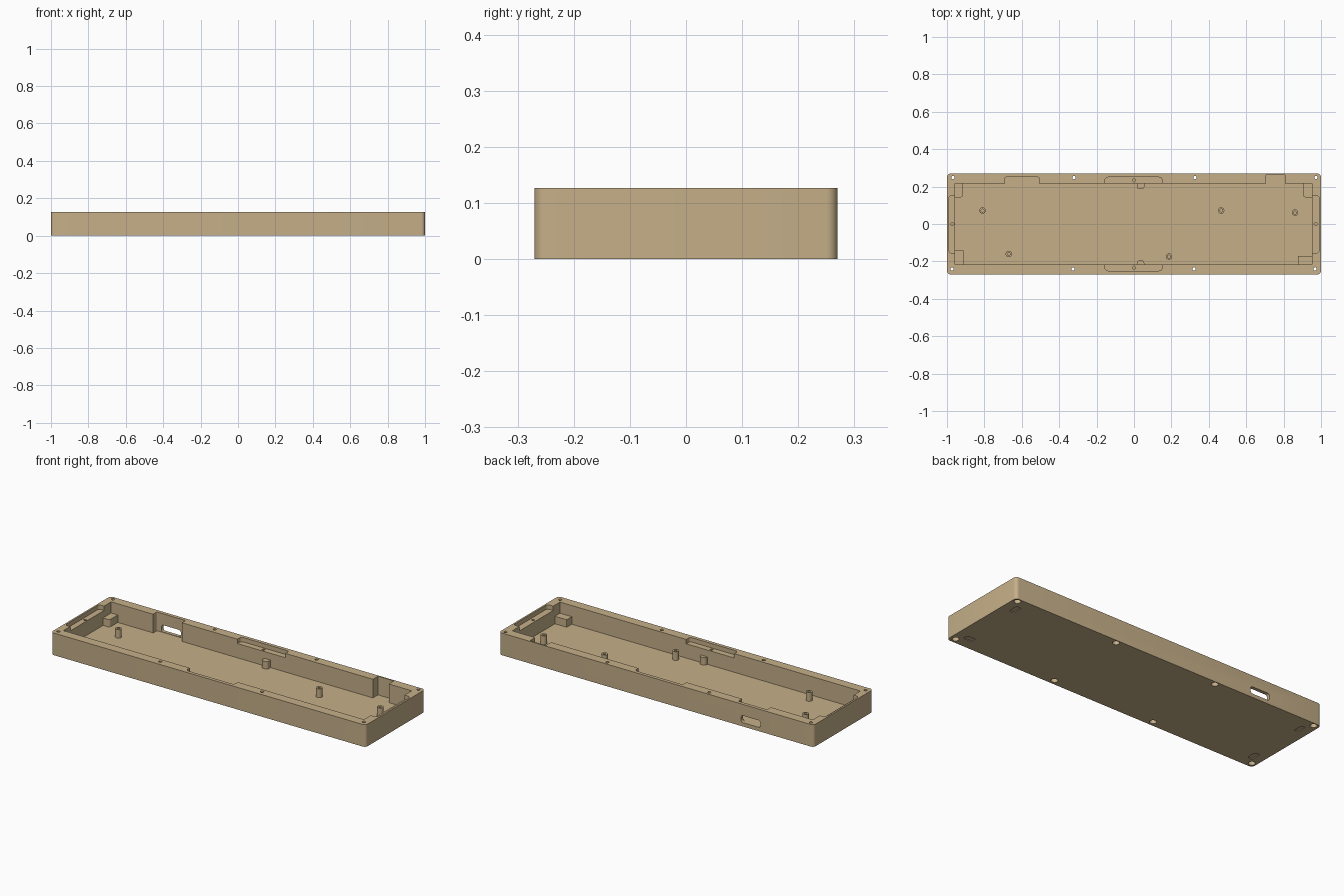
import bpy, math

if "Cube" in bpy.data.objects:
    bpy.data.objects.remove(bpy.data.objects["Cube"])

HEIGHT, FLOOR = 0.127, 0.02

tan = bpy.data.materials.new("warm_tan")
tan.diffuse_color = (0.56, 0.43, 0.25, 1)
tan.use_nodes = True
tan.node_tree.nodes["Principled BSDF"].inputs["Base Color"].default_value = tan.diffuse_color


def prism(name, pts, z0, z1):
    """Extrude a flat outline between two heights."""
    n = len(pts)
    verts = [(x, y, z) for z in (z0, z1) for x, y in pts]
    faces = [tuple(reversed(range(n))), tuple(range(n, 2 * n))]
    faces += [(i, (i + 1) % n, n + (i + 1) % n, n + i) for i in range(n)]
    me = bpy.data.meshes.new(name)
    me.from_pydata(verts, [], faces)
    me.materials.append(tan)
    ob = bpy.data.objects.new(name, me)
    bpy.context.collection.objects.link(ob)
    return ob


def slab(name, x0, x1, y0, y1, z0, z1, r=0.0):
    """Box with rounded vertical corners; r is one radius or four (NE, NW, SW, SE)."""
    radii = r if isinstance(r, tuple) else (r,) * 4
    corners = ((x1, y1, -1, -1), (x0, y1, 1, -1), (x0, y0, 1, 1), (x1, y0, -1, 1))
    pts = []
    for i, ((x, y, sx, sy), rad) in enumerate(zip(corners, radii)):
        if rad == 0:
            pts.append((x, y))
            continue
        for k in range(7):
            a = math.pi / 2 * (i + k / 6)
            pts.append((x + sx * rad + rad * math.cos(a), y + sy * rad + rad * math.sin(a)))
    return prism(name, pts, z0, z1)


def disc(name, x, y, r, z0, z1, n=24):
    ring = [2 * math.pi * i / n for i in range(n)]
    return prism(name, [(x + r * math.cos(a), y + r * math.sin(a)) for a in ring], z0, z1)


def cut(target, cutter):
    """Subtract the cutter and remove it."""
    m = target.modifiers.new("cut", 'BOOLEAN')
    m.operation, m.solver, m.object = 'DIFFERENCE', 'EXACT', cutter
    dg = bpy.context.evaluated_depsgraph_get()
    target_mesh = bpy.data.meshes.new_from_object(target.evaluated_get(dg))
    target.modifiers.clear()
    target.data = target_mesh
    bpy.data.objects.remove(cutter)


def smooth(ob):
    bpy.ops.object.select_all(action='DESELECT')
    ob.select_set(True)
    bpy.context.view_layer.objects.active = ob
    bpy.ops.object.shade_smooth_by_angle(angle=math.radians(30))


# Tray body with its main cavity
tray = slab("tray_body", -1, 1, -0.27, 0.27, 0, HEIGHT, 0.02)
TOP = HEIGHT + 0.02
cut(tray, slab("cavity", -0.957, 0.952, -0.216, 0.216, FLOOR, TOP))

# Full-depth notches in the back wall
cut(tray, slab("port_notch", -0.69, -0.508, 0.15, 0.25, FLOOR, TOP, 0.006))
cut(tray, slab("side_notch", 0.706, 0.807, 0.15, 0.262, FLOOR, TOP, 0.003))

# Port opening through the back wall
port = slab("port_opening", -0.062, 0.062, -0.02, 0.02, -0.06, 0.06, 0.014)
port.rotation_euler.x = math.pi / 2
port.location = (-0.6, 0.27, 0.042)
bpy.context.view_layer.update()
cut(tray, port)

# Shallow pockets in the rim, each with a blind screw hole
LEDGE = HEIGHT - 0.025
for s in (-1, 1):
    ys = sorted((s * 0.18, s * 0.25))
    cut(tray, slab("long_pocket", -0.155, 0.15, *ys, LEDGE, TOP, 0.016))
    xs = sorted((s * 0.9, s * 0.99))
    cut(tray, slab("end_pocket", *xs, -0.155, 0.152, LEDGE, TOP, 0.016))
    cut(tray, disc("pocket_hole", 0, s * 0.233, 0.008, 0.05, TOP, 16))
    cut(tray, disc("end_hole", s * 0.971, 0, 0.008, 0.05, TOP, 16))

# Through holes with counterbores from below
for y, shift in ((0.248, 0.0025), (-0.24, -0.0025)):
    for i in range(4):
        x = -0.9705 + 0.647 * i + shift
        cut(tray, disc("screw_hole", x, y, 0.009, -0.02, TOP, 16))
        cut(tray, disc("counterbore", x, y, 0.018, -0.02, 0.06))

# Corner blocks inside the cavity, with shallow recesses underneath
R, E = 0.014, 0.002
blocks = {
    "back_left": (-0.957, -0.915, 0.142, 0.216, (0, 0, 0, R)),
    "back_right": (0.904, 0.952, 0.142, 0.216, (0, 0, R, 0)),
    "front_left": (-0.957, -0.91, -0.216, -0.142, (0.003, 0, 0, 0)),
    "front_right": (0.877, 0.952, -0.216, -0.17, (0, 0.003, 0, 0)),
}
for name, (x0, x1, y0, y1, r) in blocks.items():
    cut(tray, slab("recess", x0 + 0.008, x1 - 0.008, y0 + 0.008, y1 - 0.008, -0.02, 0.004, 0.008))
    sx, sy = (-E, 0) if x0 < 0 else (0, E)
    ty, by = (E, 0) if y0 > 0 else (0, -E)
    smooth(slab(name + "_block", x0 + sx, x1 + sy, y0 + by, y1 + ty, FLOOR - E, 0.063, r))

# Half-round posts against the long walls
smooth(slab("back_wall_post", 0.016, 0.055, 0.186, 0.218, FLOOR - E, 0.063, (0, 0, R, R)))
smooth(slab("front_wall_post", 0.016, 0.055, -0.218, -0.195, FLOOR - E, 0.063, (R, R, 0, 0)))

# Hollow standoffs on the floor
spots = ((-0.81, 0.072), (0.466, 0.072), (0.861, 0.061), (-0.67, -0.16), (0.187, -0.174))
for i, (x, y) in enumerate(spots):
    post = disc(f"standoff_{i + 1}", x, y, 0.017, FLOOR - E, 0.07)
    cut(post, disc("standoff_hole", x, y, 0.008, 0.03, 0.1, 16))
    smooth(post)

smooth(tray)
